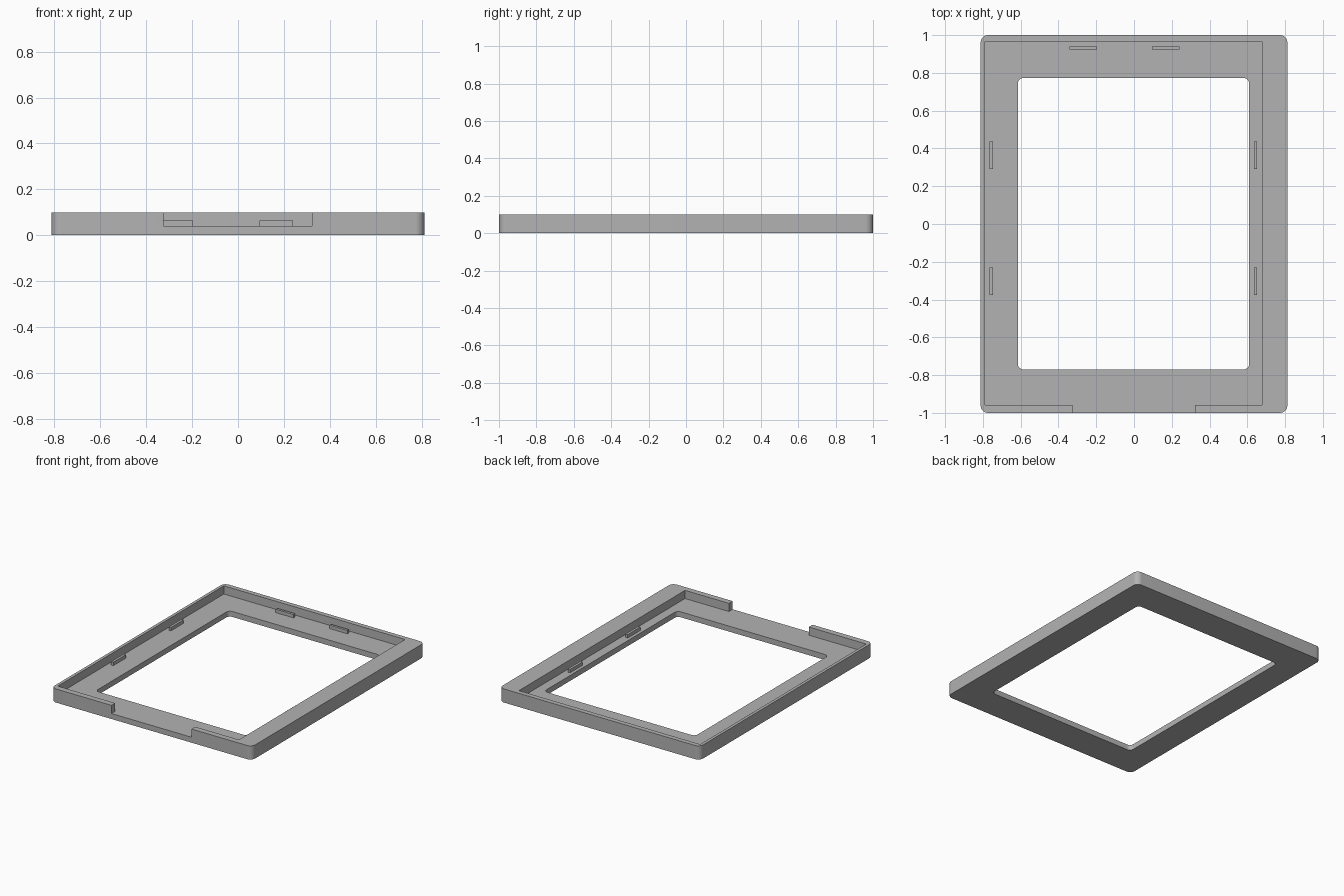
import bpy
import bmesh
from math import cos, sin, pi, radians

if "Cube" in bpy.data.objects:
    bpy.data.objects.remove(bpy.data.objects["Cube"])

HEIGHT, FLOOR = 0.1, 0.04

grey = bpy.data.materials.new("plain grey")
grey.use_nodes = True
colour = (0.45, 0.45, 0.45, 1)
grey.diffuse_color = colour
grey.node_tree.nodes["Principled BSDF"].inputs["Base Color"].default_value = colour


def slab(name, x0, x1, y0, y1, z0, z1, radius=0, steps=8):
    """Extruded rectangle with optional rounded corners."""
    corners = [(x1, y1, -1, -1), (x0, y1, 1, -1), (x0, y0, 1, 1), (x1, y0, -1, 1)]
    bm = bmesh.new()
    ring = []
    for i, (x, y, sx, sy) in enumerate(corners):
        for k in range(steps + 1 if radius else 1):
            a = (i + k / steps) * pi / 2
            ring.append(bm.verts.new((x + radius * (sx + cos(a)) if radius else x,
                                      y + radius * (sy + sin(a)) if radius else y, z0)))
    face = bm.faces.new(ring)
    top = bmesh.ops.extrude_face_region(bm, geom=[face])["geom"]
    for v in top:
        if isinstance(v, bmesh.types.BMVert):
            v.co.z = z1
    bmesh.ops.recalc_face_normals(bm, faces=bm.faces)
    mesh = bpy.data.meshes.new(name)
    bm.to_mesh(mesh)
    bm.free()
    mesh.materials.append(grey)
    obj = bpy.data.objects.new(name, mesh)
    bpy.context.collection.objects.link(obj)
    return obj


def activate(obj):
    bpy.ops.object.select_all(action="DESELECT")
    obj.select_set(True)
    bpy.context.view_layer.objects.active = obj


def cut(target, cutter):
    cutter.hide_render = True
    mod = target.modifiers.new("cut", "BOOLEAN")
    mod.operation = "DIFFERENCE"
    mod.solver = "EXACT"
    mod.object = cutter
    activate(target)
    bpy.ops.object.modifier_apply(modifier=mod.name)
    bpy.data.objects.remove(cutter)


# Tray-like frame: window opening, recessed pocket, and gap in the front wall
frame = slab("frame", -0.812, 0.812, -1, 1, 0, HEIGHT, radius=0.04)
cut(frame, slab("window_cutter", -0.615, 0.61, -0.77, 0.773, -0.1, 0.2, radius=0.03))
cut(frame, slab("pocket_cutter", -0.79, 0.678, -0.957, 0.965, FLOOR, 0.2))
cut(frame, slab("gap_cutter", -0.325, 0.323, -1.1, -0.9, FLOOR, 0.2))
activate(frame)
bpy.ops.object.shade_smooth_by_angle(angle=radians(30))

# Small locating ribs standing on the recessed floor
LENGTH, TOP, SINK = 0.146, 0.065, 0.005
for label, x in (("left", 0.634), ("right", -0.764)):
    for place, y in (("front", -0.377), ("back", 0.29)):
        slab(f"{label}_{place}_rib", x, x + 0.018, y, y + LENGTH, FLOOR - SINK, TOP)
for label, x in (("left", 0.094), ("right", -0.342)):
    slab(f"back_{label}_rib", x, x + LENGTH, 0.923, 0.941, FLOOR - SINK, TOP)
